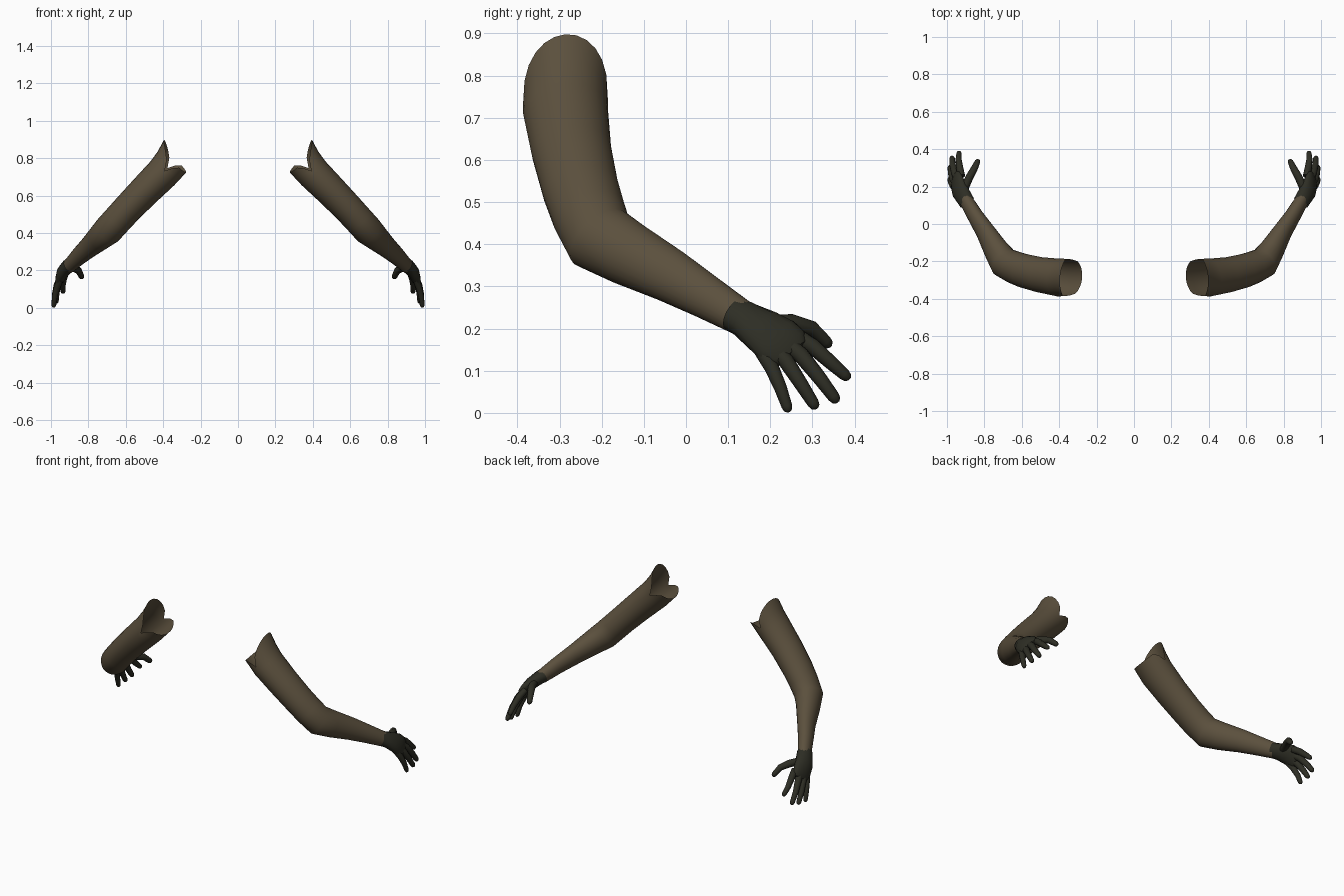
import bpy, bmesh, math
from mathutils import Vector

if "Cube" in bpy.data.objects:
    bpy.data.objects.remove(bpy.data.objects["Cube"])


def material(name, rgb):
    m = bpy.data.materials.new(name)
    m.diffuse_color = (*rgb, 1)
    m.use_nodes = True
    m.node_tree.nodes["Principled BSDF"].inputs["Base Color"].default_value = m.diffuse_color
    return m


BROWN = material("brown_cloth", (0.105, 0.080, 0.047))
DARK = material("dark_glove", (0.027, 0.027, 0.018))


def make_rings(sections, sides):
    """Elliptical rings along a path; section = (centre, width, depth, twist)."""
    pts = [Vector(s[0]) for s in sections]
    rings = []
    for i, (_, rs, rn, tw) in enumerate(sections):
        a, b = pts[max(i - 1, 0)], pts[min(i + 1, len(pts) - 1)]
        t = (b - a).normalized()
        s = Vector((0, 1, 0))
        s = (s - t * s.dot(t)).normalized()
        n = t.cross(s)
        w = math.radians(tw)
        u, v = s * math.cos(w) + n * math.sin(w), n * math.cos(w) - s * math.sin(w)
        # start angle cancels the twist so the rings stay aligned
        rings.append([pts[i] + u * rs * math.cos(k) + v * rn * math.sin(k)
                      for k in (2 * math.pi * j / sides - w for j in range(sides))])
    return rings


def skin(name, rings, mat, cap_start=False, cap_end=False):
    """Join rings into one smooth surface, mirrored to the other arm."""
    bm = bmesh.new()
    vs = [[bm.verts.new(p) for p in r] for r in rings]
    n = len(vs[0])
    for a, b in zip(vs, vs[1:]):
        for j in range(n):
            k = (j + 1) % n
            bm.faces.new((a[j], a[k], b[k], b[j]))
    if cap_start:
        bm.faces.new(vs[0])
    if cap_end:
        bm.faces.new(vs[-1])
    # make the sides face away from the path
    f = bm.faces[:][n * (len(vs) // 2 - 1)] if len(vs) > 3 else bm.faces[:][0]
    bmesh.ops.recalc_face_normals(bm, faces=bm.faces[:])
    f.normal_update()
    ring = next(r for r in vs if f.verts[0] in r)
    mid = sum((v.co for v in ring), Vector()) / n
    if f.normal.dot(f.verts[0].co - mid) < 0:
        bmesh.ops.reverse_faces(bm, faces=bm.faces[:])
    me = bpy.data.meshes.new(name)
    bm.to_mesh(me)
    bm.free()
    me.materials.append(mat)
    ob = bpy.data.objects.new(name, me)
    bpy.context.collection.objects.link(ob)
    ob.modifiers.new("other_side", "MIRROR").use_mirror_merge = False
    bpy.ops.object.select_all(action='DESELECT')
    ob.select_set(True)
    bpy.context.view_layer.objects.active = ob
    bpy.ops.object.shade_smooth_by_angle(angle=math.radians(50))
    return ob


# Sleeve: shoulder to wrist
SIDES = 24
sleeve = make_rings([
    ((.405, -.286, .718), .101, .090, 0),
    ((.500, -.272, .623), .095, .085, 0),
    ((.590, -.250, .530), .091, .081, 0),
    ((.645, -.230, .470), .088, .080, 8),
    ((.695, -.205, .415), .087, .079, 20),
    ((.738, -.138, .378), .077, .066, 35),
    ((.797, -.037, .325), .064, .050, 38),
    ((.850, .045, .277), .053, .042, 38),
    ((.900, .130, .226), .043, .036, 30),
], SIDES)

# Open shoulder edge: tall upper lobe, notches at the sides, short lower lobe
back = Vector((-.68, 0, .73))
flare = Vector((.73, 0, .68))
edge, middle = [], []
for j, p in enumerate(sleeve[0]):
    h = math.sin(2 * math.pi * j / SIDES)
    if abs(h) < 1e-6:
        h = 0
    if h >= 0:
        off = back * (.03 + .105 * h ** .6) + flare * .026 * h
        half = back * (.015 + .052 * h ** .6) + flare * .008 * h
    else:
        off = back * (.03 + .065 * min(1, -h / .4))
        half = off * .5
    edge.append(p + off)
    middle.append(p + half)
skin("sleeve", [edge, middle] + sleeve, BROWN)

# Glove palm, from the cuff to the knuckles
skin("glove_palm", make_rings([
    ((.893, .115, .234), .045, .039, 0),
    ((.908, .140, .222), .048, .038, 0),
    ((.932, .180, .197), .058, .034, 0),
    ((.944, .215, .172), .064, .028, 0),
    ((.952, .240, .152), .060, .022, 0),
    ((.957, .252, .141), .045, .013, 0),
], 16), DARK, cap_end=True)


def finger(name, path, r):
    """Tapered finger with a rounded tip."""
    pts = [Vector(p) for p in path]
    d = (pts[-1] - pts[-2]).normalized()
    tip = pts[-1]
    pts[-1] = tip - d * r * .9
    sizes = [r * 1.1, r * 1.1, r * .95, r * .8]
    secs = [(p, s, s, 0) for p, s in zip(pts, sizes)]
    secs += [(tip - d * r * .3, r * .62, r * .62, 0), (tip, r * .25, r * .25, 0)]
    skin(name, make_rings(secs, 10), DARK, True, True)


# Fingers and thumb
finger("index_finger", [(.922, .255, .188), (.932, .300, .158),
                        (.938, .345, .118), (.935, .388, .080)], .0175)
finger("middle_finger", [(.940, .230, .172), (.958, .272, .138),
                         (.970, .315, .085), (.973, .360, .025)], .018)
finger("ring_finger", [(.948, .205, .158), (.967, .238, .122),
                       (.979, .272, .070), (.984, .310, .010)], .0175)
finger("little_finger", [(.952, .178, .148), (.968, .203, .108),
                         (.980, .224, .060), (.986, .244, .002)], .016)
finger("thumb", [(.908, .185, .212), (.880, .250, .213),
                 (.853, .298, .200), (.832, .343, .158)], .0195)
